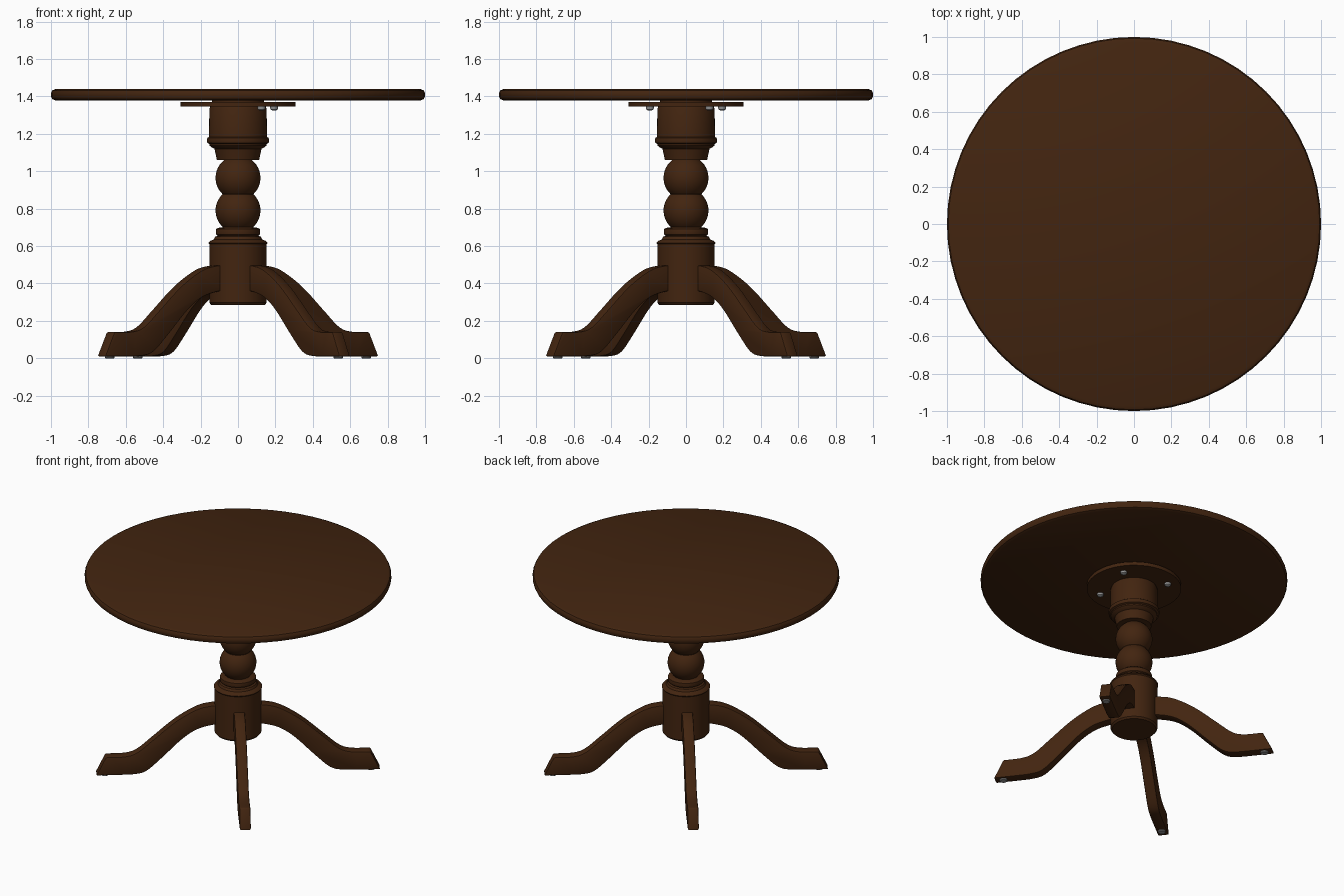
import bpy, bmesh
from math import cos, sin, pi, radians
from mathutils import Matrix, Vector

if "Cube" in bpy.data.objects:
    bpy.data.objects.remove(bpy.data.objects["Cube"], do_unlink=True)


def material(name, rgb):
    m = bpy.data.materials.new(name)
    m.use_nodes = True
    colour = (*rgb, 1)
    m.diffuse_color = colour
    bsdf = next(n for n in m.node_tree.nodes if n.type == 'BSDF_PRINCIPLED')
    bsdf.inputs["Base Color"].default_value = colour
    return m


wood = material("dark brown wood", (0.055, 0.018, 0.005))
metal = material("grey metal", (0.3, 0.3, 0.3))


def finish(name, bm, mat, bevel=0):
    bmesh.ops.recalc_face_normals(bm, faces=bm.faces)
    mesh = bpy.data.meshes.new(name)
    bm.to_mesh(mesh)
    bm.free()
    mesh.materials.append(mat)
    ob = bpy.data.objects.new(name, mesh)
    bpy.context.collection.objects.link(ob)
    bpy.ops.object.select_all(action='DESELECT')
    ob.select_set(True)
    bpy.context.view_layer.objects.active = ob
    if bevel:
        mod = ob.modifiers.new("soft edges", 'BEVEL')
        mod.width, mod.segments = bevel, 2
        mod.limit_method, mod.angle_limit = 'ANGLE', radians(50)
        bpy.ops.object.modifier_apply(modifier=mod.name)
    bpy.ops.object.shade_smooth_by_angle(angle=radians(35))
    return ob


def lathe(name, profile, mat, sides=48, at=(0, 0, 0)):
    """Spin a closed-ended (radius, height) profile about z."""
    bm = bmesh.new()
    rings = [[bm.verts.new((at[0] + r * cos(2 * pi * i / sides),
                            at[1] + r * sin(2 * pi * i / sides), at[2] + z))
              for i in range(sides)] for r, z in profile]
    for a, b in zip(rings, rings[1:]):
        for i in range(sides):
            j = (i + 1) % sides
            bm.faces.new((a[i], a[j], b[j], b[i]))
    bm.faces.new(rings[0])
    bm.faces.new(rings[-1])
    return finish(name, bm, mat)


def ball(centre, radius, low, high, steps=12):
    """Profile of a turned ball, cut where it meets its necks."""
    heights = [centre - radius * cos(radians(low + (high - low) * i / steps))
               for i in range(steps + 1)]
    return [((radius ** 2 - (z - centre) ** 2) ** 0.5, z) for z in heights]


def smooth_path(points, steps=5):
    """Catmull-Rom curve through the points."""
    p = [Vector(q) for q in points]
    p = [2 * p[0] - p[1]] + p + [2 * p[-1] - p[-2]]
    out = []
    for a, b, c, d in zip(p, p[1:], p[2:], p[3:]):
        for i in range(steps):
            t = i / steps
            out.append(0.5 * (2 * b + (c - a) * t + (2 * a - 5 * b + 4 * c - d) * t ** 2
                              + (3 * b - a - 3 * c + d) * t ** 3))
    return out + [p[-2]]


# Round top with a softened rim
lathe("table_top", [(0.975, 1.378), (0.993, 1.386), (1.0, 1.4), (1.0, 1.418),
                    (0.993, 1.432), (0.975, 1.44)], wood, 64)

# Mounting plate under the top, touching it through a small spacer
lathe("mounting_plate", [(0.308, 1.345), (0.308, 1.371)], wood)
lathe("plate_spacer", [(0.14, 1.37), (0.14, 1.38)], wood)

# Turned column: base drum, flared collar, two balls, top collar and drum
column = [(0.143, 0.285), (0.153, 0.297), (0.153, 0.61), (0.158, 0.617), (0.15, 0.627),
          (0.13, 0.635), (0.122, 0.65), (0.11, 0.655), (0.117, 0.662), (0.119, 0.675),
          (0.117, 0.69), (0.108, 0.697)]
column += ball(0.79, 0.12, 42, 136)
column += ball(0.965, 0.12, 44, 142)
column += [(0.113, 1.06), (0.119, 1.09), (0.126, 1.12), (0.142, 1.128), (0.152, 1.137),
           (0.152, 1.146), (0.164, 1.152), (0.167, 1.165), (0.164, 1.178),
           (0.155, 1.184), (0.153, 1.335), (0.148, 1.346)]
lathe("column", column, wood)

# Four curved legs with flat feet and metal glides
upper = smooth_path([(0.11, 0.495), (0.17, 0.495), (0.27, 0.47), (0.41, 0.385), (0.56, 0.255),
                     (0.66, 0.17), (0.74, 0.143), (0.865, 0.14)])
lower = smooth_path([(0.8, 0.01), (0.68, 0.013), (0.6, 0.035), (0.5, 0.125), (0.37, 0.255),
                     (0.27, 0.325), (0.17, 0.355), (0.11, 0.36)])
outline = upper + [Vector((0.928, 0.01))] + lower
HALF = 0.036
for k, side in enumerate(("back_left", "back_right", "front_right", "front_left")):
    turn = radians(38 + 90 * k)
    bm = bmesh.new()
    near = bm.faces.new([bm.verts.new((p.x, -HALF, p.y)) for p in outline])
    grown = bmesh.ops.extrude_face_region(bm, geom=[near], use_keep_orig=True)
    bmesh.ops.translate(bm, vec=(0, 2 * HALF, 0),
                        verts=[v for v in grown["geom"] if isinstance(v, bmesh.types.BMVert)])
    bmesh.ops.transform(bm, matrix=Matrix.Rotation(turn, 4, 'Z'), verts=bm.verts)
    finish(side + "_leg", bm, wood, 0.008)
    lathe(side + "_glide", [(0.022, 0), (0.026, 0.004), (0.026, 0.012)], metal, 16,
          (0.87 * cos(turn), 0.87 * sin(turn), 0))

# Screw heads below the mounting plate
for k in range(3):
    a = radians(-57 + 90 * k)
    lathe("plate_screw_%d" % (k + 1), [(0.01, 1.325), (0.02, 1.331), (0.022, 1.346)], metal, 12,
          (0.23 * cos(a), 0.23 * sin(a), 0))
